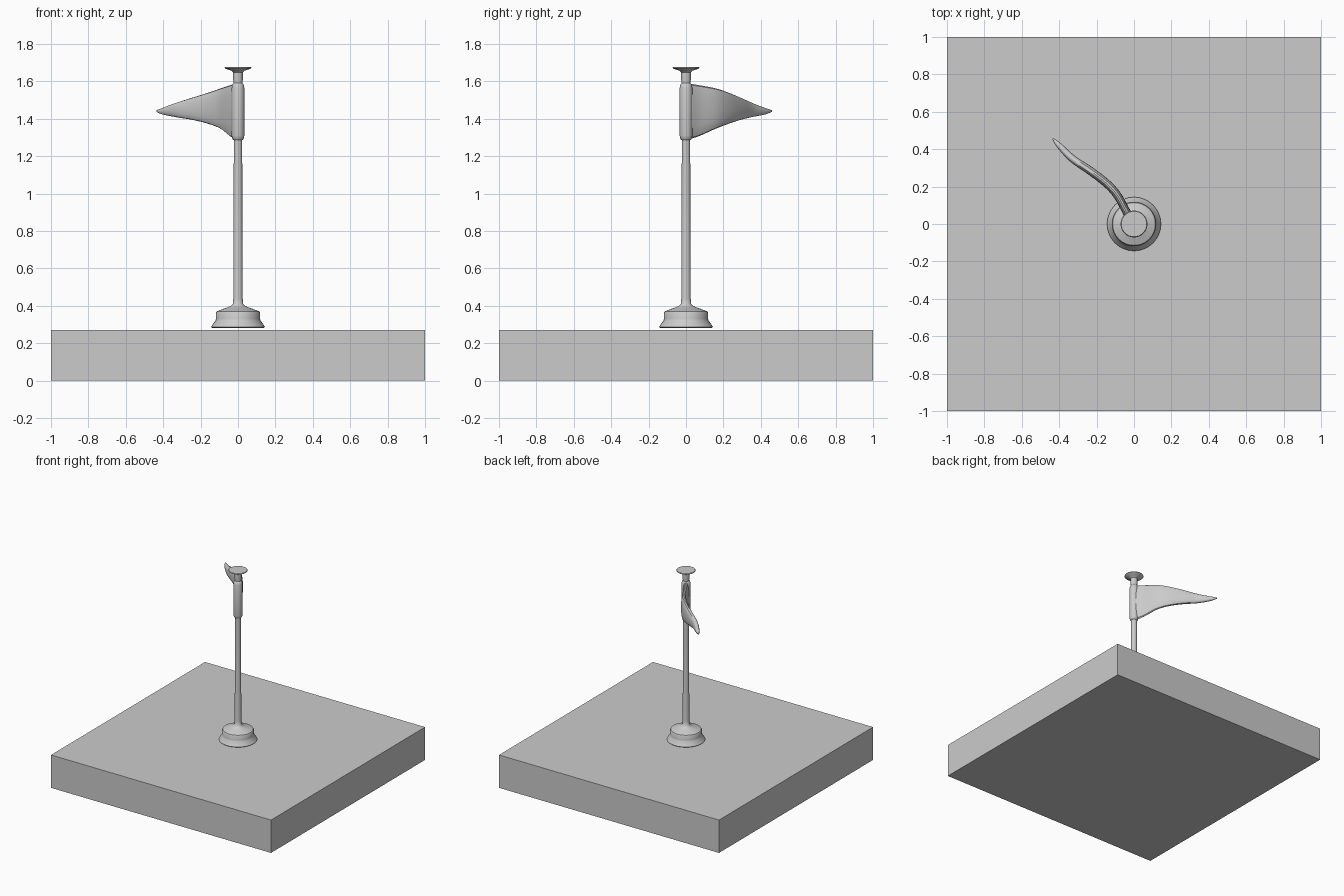
import bpy, bmesh, math
from mathutils import Vector

if "Cube" in bpy.data.objects:
    bpy.data.objects.remove(bpy.data.objects["Cube"])


def make_object(name, bm, smooth=True):
    bmesh.ops.recalc_face_normals(bm, faces=bm.faces)
    mesh = bpy.data.meshes.new(name)
    bm.to_mesh(mesh)
    bm.free()
    ob = bpy.data.objects.new(name, mesh)
    bpy.context.collection.objects.link(ob)
    if smooth:
        bpy.ops.object.select_all(action='DESELECT')
        ob.select_set(True)
        bpy.context.view_layer.objects.active = ob
        bpy.ops.object.shade_smooth_by_angle(angle=math.radians(35))
    return ob


def loft(name, rings):
    """Skin a list of closed rings and cap both ends."""
    bm = bmesh.new()
    loops = [[bm.verts.new(p) for p in ring] for ring in rings]
    n = len(loops[0])
    for a, b in zip(loops, loops[1:]):
        for i in range(n):
            j = (i + 1) % n
            bm.faces.new((a[i], a[j], b[j], b[i]))
    bm.faces.new(loops[0])
    bm.faces.new(loops[-1])
    return make_object(name, bm)


def lathe(name, profile, sides=32):
    angles = [2 * math.pi * i / sides for i in range(sides)]
    return loft(name, [[(r * math.cos(a), r * math.sin(a), z) for a in angles]
                       for r, z in profile])


def catmull(pts, steps):
    p = [2 * pts[0] - pts[1]] + pts + [2 * pts[-1] - pts[-2]]
    out = []
    for i in range(1, len(p) - 2):
        a, b, c, d = p[i - 1:i + 3]
        for s in range(steps):
            t = s / steps
            out.append(0.5 * (2 * b + (c - a) * t + (2 * a - 5 * b + 4 * c - d) * t * t
                              + (3 * b - a - 3 * c + d) * t ** 3))
    return out + [pts[-1]]


# Ground slab
bm = bmesh.new()
bmesh.ops.create_cube(bm, size=2)
for v in bm.verts:
    v.co.z = 0.27 if v.co.z > 0 else 0.0
make_object("ground_slab", bm, smooth=False)

# Pole with stepped foot and flared cap
lathe("pole", [(0.138, 0.282), (0.144, 0.287), (0.139, 0.295), (0.12, 0.322),
               (0.118, 0.33), (0.119, 0.362), (0.114, 0.37), (0.065, 0.388),
               (0.038, 0.398), (0.028, 0.41), (0.025, 0.44), (0.023, 1.0),
               (0.022, 1.58), (0.026, 1.61), (0.026, 1.648), (0.036, 1.657),
               (0.066, 1.667), (0.072, 1.672), (0.068, 1.677)])

# Sleeve holding the flag to the pole
lathe("flag_sleeve", [(0.024, 1.286), (0.03, 1.292), (0.034, 1.31), (0.034, 1.565),
                      (0.03, 1.583), (0.022, 1.592)], 24)

# Pennant: x, y, top z, bottom z along its wavy centre line, then half thickness
stations = [(0.0, 0.0, 1.59, 1.287, 0.028), (-0.04, 0.065, 1.58, 1.305, 0.022),
            (-0.09, 0.155, 1.563, 1.345, 0.022), (-0.15, 0.22, 1.542, 1.37, 0.022),
            (-0.235, 0.285, 1.515, 1.392, 0.022), (-0.33, 0.35, 1.485, 1.408, 0.02),
            (-0.40, 0.42, 1.458, 1.422, 0.015), (-0.434, 0.457, 1.446, 1.436, 0.004)]
path = catmull([Vector(s) for s in stations], 4)
rings = []
for k, s in enumerate(path):
    a, b = path[max(k - 1, 0)], path[min(k + 1, len(path) - 1)]
    side = Vector((-(b[1] - a[1]), b[0] - a[0], 0)).normalized()
    mid = Vector((s[0], s[1], (s[2] + s[3]) / 2))
    ring = []
    for i in range(20):
        t = 2 * math.pi * i / 20
        c = math.copysign(abs(math.cos(t)) ** 0.75, math.cos(t))
        ring.append(mid + side * (c * s[4]) + Vector((0, 0, math.sin(t) * (s[2] - s[3]) / 2)))
    rings.append(ring)
loft("pennant", rings)
